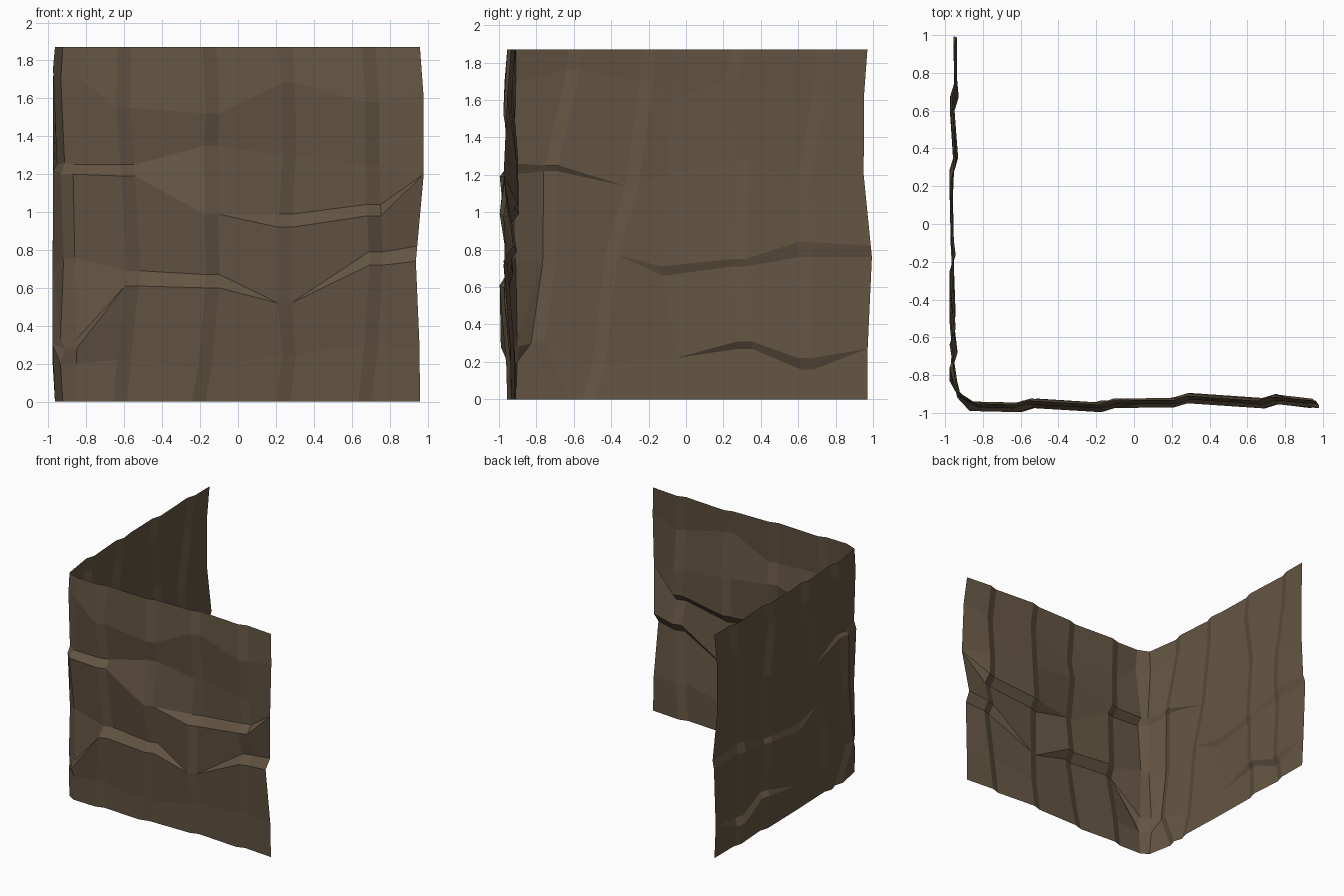
import bpy, bmesh

# Heights at which each column's sideways position is given
KEYS = (0, .25, .7, 1.2, 1.6, 1.87)

# Front wall columns: x at the key heights
FRONT_X = [
    (.96, .96, .935, .98, .98, .96),
    (.67, .70, .73, .71, .71, .69),
    (.24, .27, .23, .27, .27, .25),
    (-.21, -.16, -.13, -.15, -.13, -.15),
    (-.62, -.60, -.55, -.58, -.61, -.60),
    (-.86, -.85, -.86, -.87, -.83, -.83)]
# Crack and ledge heights below the rim, for each front column
FRONT_Z = [
    (1.63, 1.2, 1.2, 1.2, .82, .74, .74, .28),
    (1.58, 1.25, 1.04, .98, .79, .72, .72, .30),
    (1.68, 1.30, .99, .92, .52, .52, .52, .25),
    (1.52, 1.35, .99, .99, .67, .60, .60, .18),
    (1.55, 1.25, 1.19, 1.19, .69, .61, .61, .22),
    (1.70, 1.25, 1.20, 1.20, .76, .33, .28, .20)]
FRONT_DEPTH = (-.945, -.965, -.935, -.93, -.985, -.935, -.985, -.985, -.95, -.945)
FRONT_SHIFT = (.01, .02, .025, 0, 0, -.005)

# Side wall columns: y at the key heights
SIDE_Y = [
    (-.91, -.90, -.91, -.92, -.91, -.91),
    (-.66, -.80, -.73, -.73, -.62, -.59),
    (-.52, -.45, -.42, -.27, -.22, -.20),
    (-.10, -.05, -.13, -.10, -.07, -.05),
    (.33, .32, .28, .33, .22, .28),
    (.68, .63, .64, .62, .71, .74),
    (.97, .97, 1.0, .95, .95, .97)]
SIDE_Z = [
    (1.70, 1.26, 1.20, 1.20, .75, .33, .28, .20),
    (1.76, 1.25, 1.22, 1.22, .73, .73, .30, .30),
    (1.70, 1.14, 1.14, 1.14, .77, .77, .20, .20),
    (1.60, 1.20, 1.20, 1.20, .71, .66, .22, .22),
    (1.70, 1.28, 1.28, 1.28, .75, .71, .31, .27),
    (1.62, 1.14, 1.14, 1.14, .84, .76, .22, .16),
    (1.62, 1.20, 1.20, 1.20, .82, .76, .27, .27)]
SIDE_DEPTH = (-.955, -.965, -.945, -.945, -.965, -.95, -.967, -.942, -.967, -.955)
SIDE_SHIFT = (.03, 0, 0, -.003, 0, .003, .012)


def along(values, z):
    """Interpolate a column's position at height z."""
    for i in range(len(KEYS) - 1):
        if z <= KEYS[i + 1]:
            t = (z - KEYS[i]) / (KEYS[i + 1] - KEYS[i])
            return values[i] + t * (values[i + 1] - values[i])
    return values[-1]


def column(values, heights, depths, shift, side=0):
    """One line of (along, depth, z); side makes one half of a stepped crack."""
    zs = (1.87,) + heights + (0,)
    line = []
    for r, z in enumerate(zs):
        k = r
        while k + 1 < len(zs) and zs[k + 1] == z:   # closed ledge
            k += 1
        line.append((along(values, z) + side * .036, depths[k] + shift + side * .011, z))
    return line


# Walk along the front wall, round the corner and down the side wall
lines = []
for i, xs in enumerate(FRONT_X):
    for s in ((0,) if i in (0, 5) else (1, -1)):
        c = column(xs, FRONT_Z[i], FRONT_DEPTH, FRONT_SHIFT[i], s)
        if i == 5:
            c[6] = (c[6][0], -.94, c[6][2])         # small corner ledge
        lines.append(c)
for i, ys in enumerate(SIDE_Y):
    for s in ((0,) if i in (0, 3, 6) else (-1, 1)):
        c = column(ys, SIDE_Z[i], SIDE_DEPTH, SIDE_SHIFT[i], s)
        lines.append([(d, a, z) for a, d, z in c])

# Rock face sheet
bm = bmesh.new()
grid = [[bm.verts.new(p) for p in c] for c in lines]
for a, b in zip(grid, grid[1:]):
    for r in range(len(a) - 1):
        bm.faces.new((a[r], b[r], b[r + 1], a[r + 1]))
bmesh.ops.remove_doubles(bm, verts=bm.verts[:], dist=.0005)
mesh = bpy.data.meshes.new("cliff_corner")
bm.to_mesh(mesh)
bm.free()

rock = bpy.data.materials.new("brown_rock")
rock.diffuse_color = (.125, .09, .055, 1)
mesh.materials.append(rock)
cliff = bpy.data.objects.new("cliff_corner", mesh)
bpy.context.collection.objects.link(cliff)
